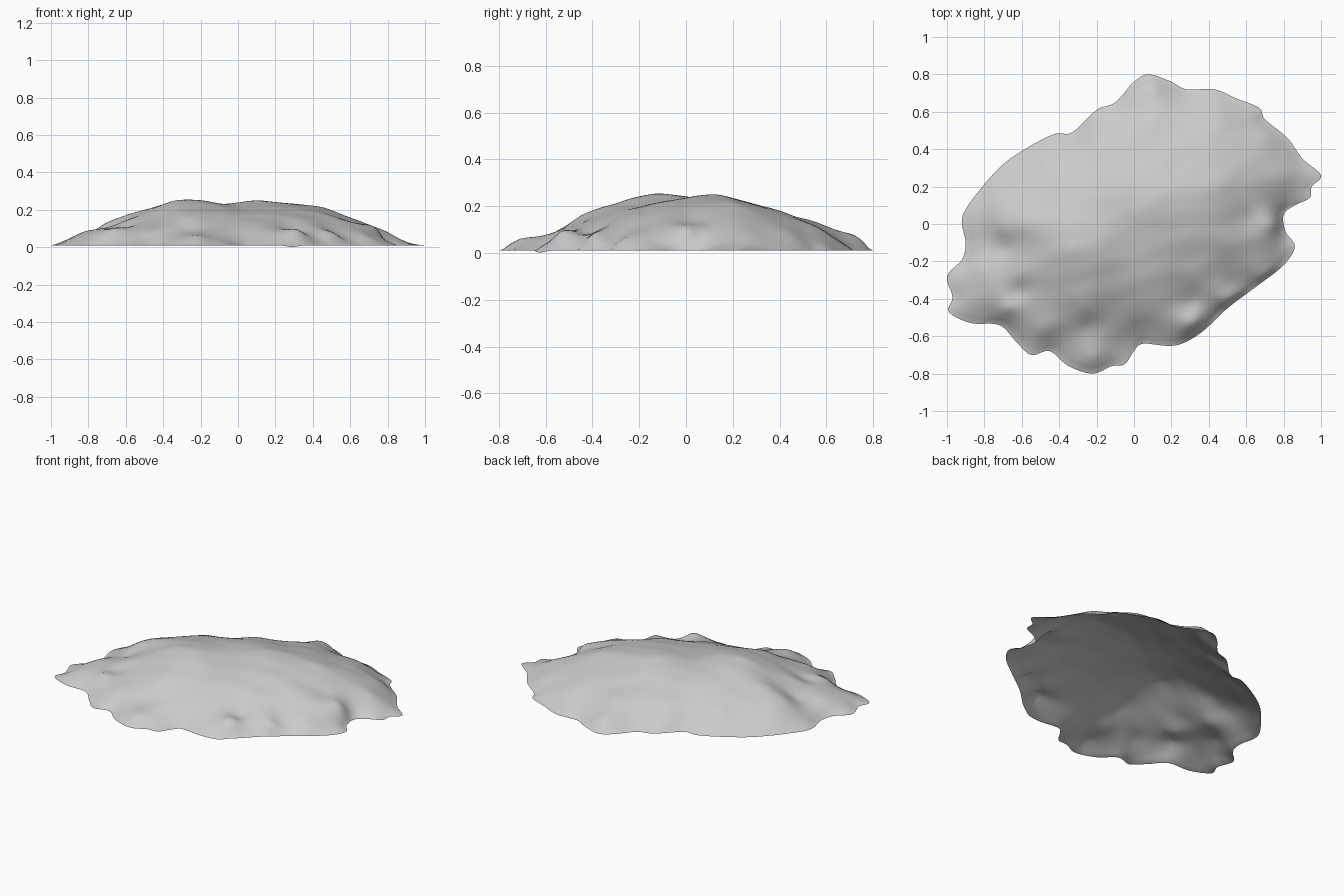
import bpy, bmesh, math
from mathutils import Vector, noise

cube = bpy.data.objects.get("Cube")
if cube:
    bpy.data.objects.remove(cube, do_unlink=True)

# Ground outline, in hundredths, running clockwise
OUTLINE = [(8, 80), (20, 76), (28, 72), (43, 72), (55, 67), (67, 62), (70, 56), (82, 46),
           (90, 35), (100, 26), (95, 20), (94, 14), (86, 10), (80, 5), (81, -4), (86, -12),
           (80, -22), (66, -33), (50, -45), (36, -58), (22, -65), (5, -64), (0, -68),
           (-5, -75), (-12, -76), (-22, -80), (-35, -76), (-45, -68), (-55, -70), (-63, -63),
           (-72, -54), (-87, -53), (-99, -47), (-97, -39), (-100, -28), (-92, -19),
           (-90, -10), (-92, 3), (-85, 15), (-72, 30), (-60, 39), (-43, 48), (-33, 49),
           (-20, 61), (-10, 65), (0, 76)]

# Crests, shelves and gullies: x, y, height in hundredths
RELIEF = [(9, 73, 7), (10, 56, 13), (10, 37, 18), (45, 56, 11), (70, 45, 8), (45, 36, 17),
          (-20, 46, 12), (-15, 28, 19), (-45, 32, 12), (-45, 10, 19), (-72, 11, 10),
          (-33, -14, 25), (-20, -14, 25), (-5, 2, 23), (10, 13, 25), (30, 18, 23),
          (46, 20, 21), (65, 22, 14), (80, 25, 8), (62, 3, 13), (74, 0, 10), (72, -12, 8),
          (0, -15, 21), (33, -3, 21), (45, -8, 18), (47, -18, 14), (-57, -1, 18),
          (-70, -2, 13), (-57, -12, 16), (-70, -13, 9), (-83, -24, 8), (-60, -26, 14),
          (-62, -36, 10), (-67, -45, 10), (-88, -42, 5), (-45, -37, 15), (-26, -45, 16),
          (-25, -55, 9), (-22, -71, 6), (0, -42, 14), (2, -54, 7), (-48, -57, 8),
          (32, -53, 9), (50, -41, 7), (68, -28, 5), (31, -42, 8), (52, -32, 7),
          (33, -30, 14), (-10, -28, 20), (15, -29, 17)]
BASE = 0.01
SPOKES_PER_POINT, RINGS = 5, 44


def kernel(ax, ay, bx, by):
    return math.sqrt((ax - bx) ** 2 + (ay - by) ** 2 + 0.001)


def solve(rows):
    """Gaussian elimination on an augmented matrix."""
    n = len(rows)
    for i in range(n):
        pivot = max(range(i, n), key=lambda r: abs(rows[r][i]))
        rows[i], rows[pivot] = rows[pivot], rows[i]
        for r in range(i + 1, n):
            f = rows[r][i] / rows[i][i]
            if f:
                rows[r] = [a - f * b for a, b in zip(rows[r], rows[i])]
    out = [0.0] * n
    for i in reversed(range(n)):
        known = sum(rows[i][j] * out[j] for j in range(i + 1, n))
        out[i] = (rows[i][n] - known) / rows[i][i]
    return out


# Smooth surface through the rim and the relief points
rim = [(x / 100, y / 100) for x, y in OUTLINE]
samples = [(x, y, BASE) for x, y in rim] + [tuple(v / 100 for v in p) for p in RELIEF]
weights = solve([[kernel(ax, ay, bx, by) for bx, by, _ in samples] + [az]
                 for ax, ay, az in samples])


def height(x, y, inward):
    z = sum(w * kernel(x, y, sx, sy) for w, (sx, sy, _) in zip(weights, samples))
    # Weathered folds, stretched along the slope and fading out at the rim
    fold = noise.noise(Vector((x * 4 + y * 2, y * 9 - x * 3, 3)))
    z += min(1, inward * 5) * 0.005 * fold
    z = BASE + (z - BASE) * min(1, inward * 30)
    return max(z, BASE)


def spline(a, b, c, d, t):
    return 0.5 * (2 * b + (c - a) * t + (2 * a - 5 * b + 4 * c - d) * t * t
                  + (3 * b - a - 3 * c + d) * t ** 3)


# Rounded rim loop
loop = []
n = len(rim)
for i in range(n):
    quad = [Vector(rim[(i + k) % n]) for k in (-1, 0, 1, 2)]
    loop += [spline(*quad, s / SPOKES_PER_POINT) for s in range(SPOKES_PER_POINT)]

# Open shell of concentric rings
bm = bmesh.new()
rings = []
for r in range(1, RINGS + 1):
    t = r / RINGS
    rings.append([bm.verts.new((p.x * t, p.y * t, height(p.x * t, p.y * t, 1 - t)))
                  for p in loop])
peak = bm.verts.new((0, 0, height(0, 0, 1)))
count = len(loop)
for i in range(count):
    j = (i + 1) % count
    bm.faces.new((peak, rings[0][j], rings[0][i]))
    for inner, outer in zip(rings, rings[1:]):
        bm.faces.new((inner[i], inner[j], outer[j], outer[i]))

# Small foot dipping to the ground under the front ridge
for v in bm.verts:
    d = (v.co.xy - Vector((0.29, -0.62))).length
    v.co.z -= BASE * max(0, 1 - d / 0.07)
for f in bm.faces:
    f.smooth = True

mesh = bpy.data.meshes.new("rock_mound")
bm.to_mesh(mesh)
bm.free()
rock = bpy.data.objects.new("rock_mound", mesh)
bpy.context.collection.objects.link(rock)

# Plain grey stone
stone = bpy.data.materials.new("grey_stone")
stone.use_nodes = True
colour = (0.6, 0.6, 0.6, 1)
stone.diffuse_color = colour
stone.node_tree.nodes["Principled BSDF"].inputs["Base Color"].default_value = colour
mesh.materials.append(stone)
